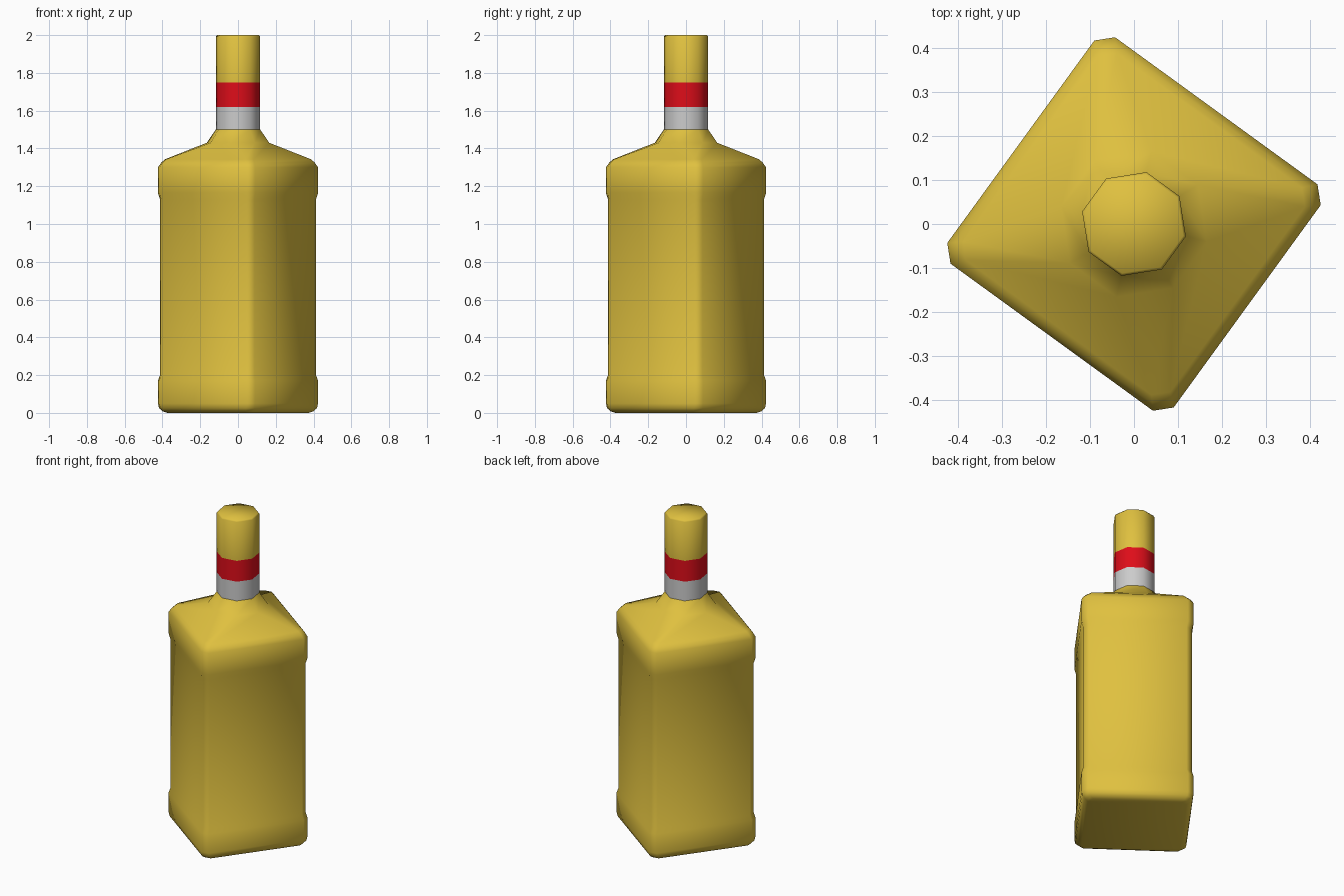
import bpy, bmesh, math

if "Cube" in bpy.data.objects:
    bpy.data.objects.remove(bpy.data.objects["Cube"])

TURN = 9.0  # the whole bottle is turned slightly about its axis


def material(name, rgb):
    m = bpy.data.materials.new(name)
    m.diffuse_color = (*rgb, 1)
    m.use_nodes = True
    m.node_tree.nodes["Principled BSDF"].inputs["Base Color"].default_value = m.diffuse_color
    return m


def ring(bm, z, radius, half):
    """Square with cut corners; half = half angle of each corner cut (22.5 = octagon)."""
    pts = []
    for k in range(4):
        for s in (-1, 1):
            a = math.radians(TURN + 90 * k + s * half)
            pts.append(bm.verts.new((radius * math.cos(a), radius * math.sin(a), z)))
    return pts


def loft(name, rows, mat=None, cap_bottom=False, cap_top=False):
    bm = bmesh.new()
    rings = [ring(bm, *row) for row in rows]
    for lo, hi in zip(rings, rings[1:]):
        for i in range(8):
            j = (i + 1) % 8
            bm.faces.new((lo[i], lo[j], hi[j], hi[i]))
    if cap_bottom:
        bm.faces.new(rings[0][::-1])
    if cap_top:
        bm.faces.new(rings[-1])
    me = bpy.data.meshes.new(name)
    bm.to_mesh(me)
    bm.free()
    ob = bpy.data.objects.new(name, me)
    bpy.context.collection.objects.link(ob)
    if mat:
        me.materials.append(mat)
    bpy.ops.object.select_all(action='DESELECT')
    ob.select_set(True)
    bpy.context.view_layer.objects.active = ob
    bpy.ops.object.shade_smooth_by_angle(angle=math.radians(70))
    return ob


gold = material("gold", (0.74, 0.53, 0.05))
red = material("red", (0.73, 0.004, 0.01))
C, O = 3.2, 22.5  # corner cut, regular octagon
NECK = 0.121

# Body: foot, recessed label panel, upper lip, sloping shoulder
loft("bottle_body", [
    (0.0, 0.375, C), (0.008, 0.40, C), (0.025, 0.42, C), (0.05, 0.426, C),
    (0.17, 0.426, C), (0.20, 0.415, C),
    (1.13, 0.415, C), (1.165, 0.426, C),
    (1.30, 0.426, C), (1.325, 0.408, C), (1.342, 0.39, C),
    (1.43, 0.17, O), (1.50, NECK, O)], gold, cap_bottom=True)

# Neck bands and cap
loft("neck_collar", [(1.50, NECK, O), (1.62, NECK, O)])
loft("red_band", [(1.62, NECK, O), (1.75, NECK, O)], red)
loft("cap", [(1.75, NECK, O), (1.992, NECK, O), (2.0, 0.115, O)], gold, cap_top=True)
